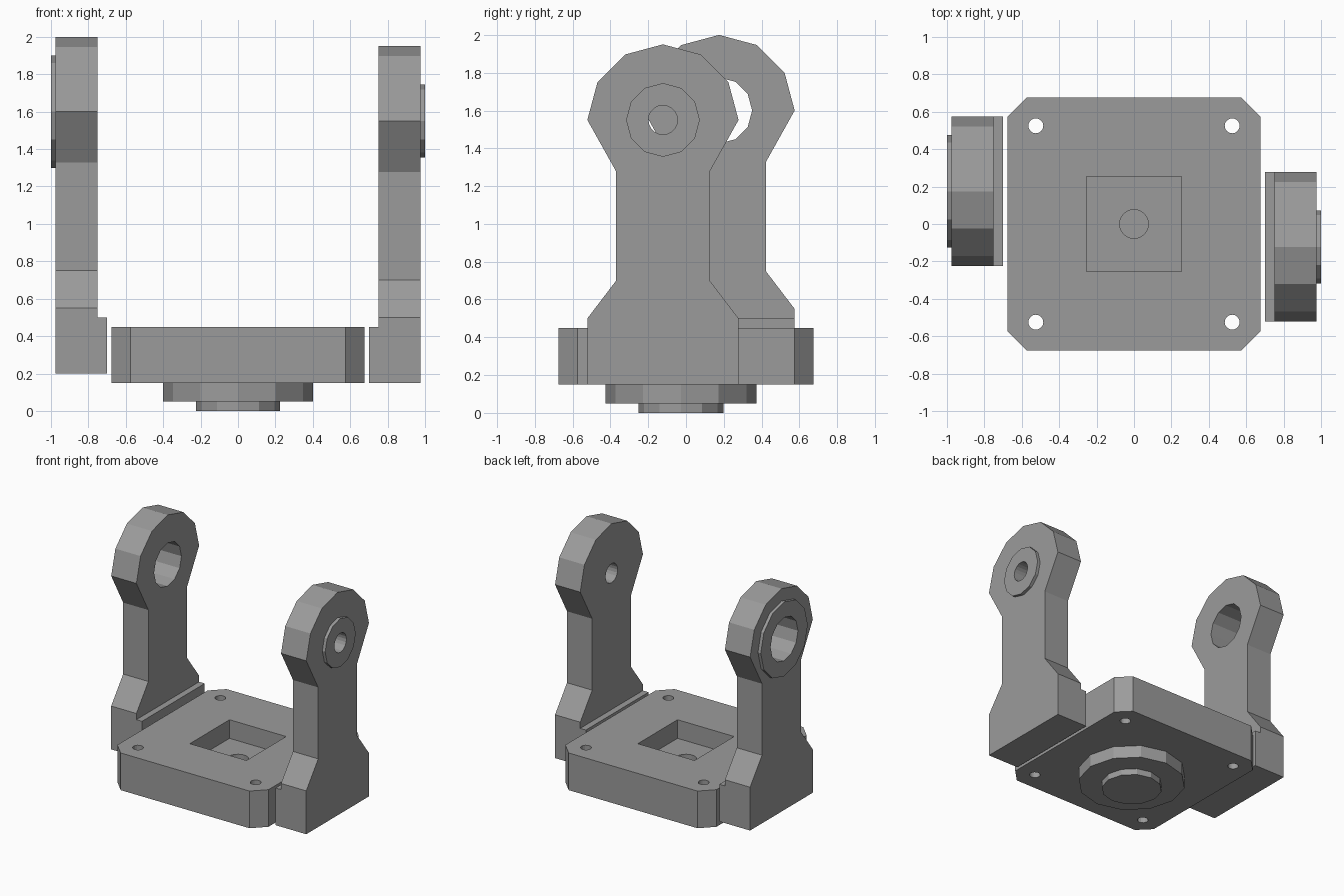
import bpy, bmesh
from math import cos, sin, pi

cube = bpy.data.objects.get("Cube")
if cube:
    bpy.data.objects.remove(cube, do_unlink=True)

grey = bpy.data.materials.new("plain grey")
grey.use_nodes = True
colour = (0.33, 0.33, 0.33, 1)
grey.diffuse_color = colour
grey.node_tree.nodes["Principled BSDF"].inputs["Base Color"].default_value = colour


def prism(name, outline, axis, lo, hi):
    """Extrude a 2D outline along x (outline in y, z) or z (outline in x, y)."""
    bm = bmesh.new()
    place = (lambda a, b, t: (t, a, b)) if axis == "x" else (lambda a, b, t: (a, b, t))
    rings = [[bm.verts.new(place(a, b, t)) for a, b in outline] for t in (lo, hi)]
    n = len(outline)
    for ring in rings:
        bm.faces.new(ring)
    for i in range(n):
        j = (i + 1) % n
        bm.faces.new((rings[0][i], rings[0][j], rings[1][j], rings[1][i]))
    bmesh.ops.recalc_face_normals(bm, faces=bm.faces)
    mesh = bpy.data.meshes.new(name)
    bm.to_mesh(mesh)
    bm.free()
    mesh.materials.append(grey)
    obj = bpy.data.objects.new(name, mesh)
    bpy.context.collection.objects.link(obj)
    return obj


def disc(a, b, radius, sides=12):
    return [(a + radius * cos(2 * pi * i / sides), b + radius * sin(2 * pi * i / sides))
            for i in range(sides)]


def rect(a, b, half_a, half_b):
    return [(a - half_a, b - half_b), (a + half_a, b - half_b),
            (a + half_a, b + half_b), (a - half_a, b + half_b)]


def combine(obj, tool, operation):
    """Apply a boolean and throw the tool away."""
    tool.hide_render = True
    mod = obj.modifiers.new("boolean", "BOOLEAN")
    mod.operation = operation
    mod.solver = "EXACT"
    mod.object = tool
    bpy.context.view_layer.objects.active = obj
    bpy.ops.object.modifier_apply(modifier=mod.name)
    bpy.data.objects.remove(tool, do_unlink=True)


# Base plate with chamfered corners
S, C = 0.675, 0.575
corners = [(C, -S), (S, -C), (S, C), (C, S), (-C, S), (-S, C), (-S, -C), (-C, -S)]
base = prism("base_plate", corners, "z", 0.15, 0.45)

# Square pocket, central hole and four screw holes
combine(base, prism("pocket_cutter", rect(0, 0, 0.253, 0.253), "z", 0.3, 0.6), "DIFFERENCE")
combine(base, prism("centre_cutter", disc(0, 0, 0.077, 24), "z", 0.1, 0.4), "DIFFERENCE")
for x in (-0.525, 0.525):
    for y in (-0.525, 0.525):
        combine(base, prism("screw_cutter", disc(x, y, 0.04, 16), "z", 0, 0.6), "DIFFERENCE")

# Stepped pivot under the base
prism("pivot_disc", disc(0, -0.027, 0.4), "z", 0.05, 0.15)
prism("pivot_tip", disc(0, -0.027, 0.225), "z", 0, 0.05)


def arm(name, side, y, bottom, boss_radius, hole_radius, hole_sides):
    eye = bottom + 1.4
    half = [(0.4, 0), (0.4, 0.35), (0.2475, 0.55), (0.2475, 1.127)]
    outline = [(y + a, bottom + b) for a, b in half]
    outline += disc(y, eye, 0.4)[:7]
    outline += [(y - a, bottom + b) for a, b in reversed(half)]
    body = prism(name, outline, "x", side * 0.75, side * 0.975)
    # Low flange facing the base
    flange = rect(y, bottom + 0.15, 0.4, 0.15)
    combine(body, prism("flange", flange, "x", side * 0.7, side * 0.85), "UNION")
    # Raised outer boss, then the hole through everything
    boss = disc(y, eye, boss_radius)
    combine(body, prism("boss", boss, "x", side * 0.9, side), "UNION")
    hole = disc(y, eye, hole_radius, hole_sides)
    combine(body, prism("hole_cutter", hole, "x", side * 0.6, side * 1.1), "DIFFERENCE")


arm("left_arm", 1, -0.122, 0.15, 0.195, 0.077, 20)
arm("right_arm", -1, 0.175, 0.2, 0.3, 0.175, 12)
